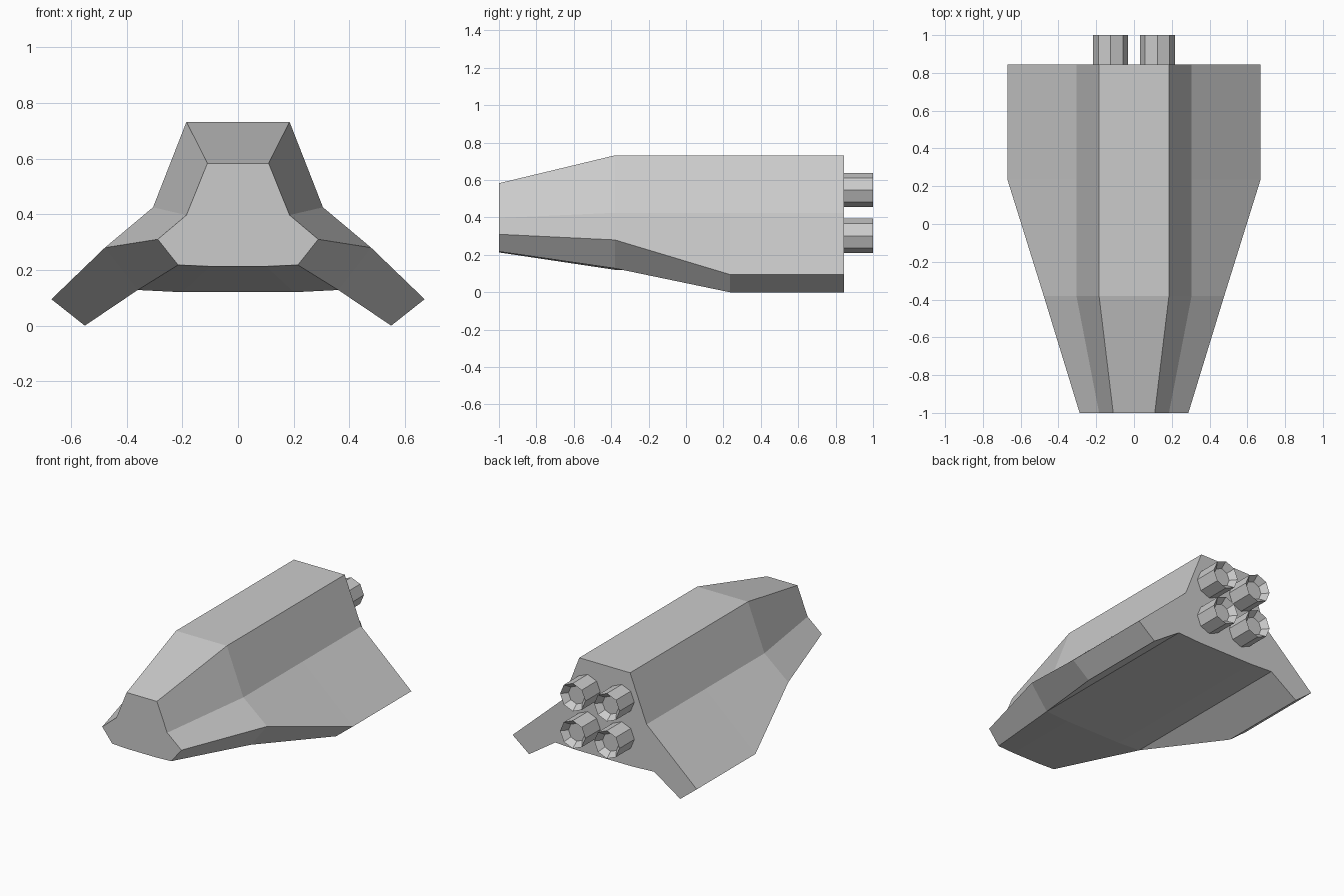
import bpy
import bmesh
from math import pi
from mathutils import Matrix

if "Cube" in bpy.data.objects:
    bpy.data.objects.remove(bpy.data.objects["Cube"])


def finish(bm, name):
    bmesh.ops.recalc_face_normals(bm, faces=bm.faces)
    mesh = bpy.data.meshes.new(name)
    bm.to_mesh(mesh)
    bm.free()
    obj = bpy.data.objects.new(name, mesh)
    bpy.context.collection.objects.link(obj)
    return obj


# Hull: right-half cross-sections (x, z), top to bottom, mirrored and lofted along y
nose = [(0.11, 0.583), (0.185, 0.397), (0.288, 0.31), (0.215, 0.218), (0.215, 0.218), (0.1, 0.213)]
shoulder = [(0.185, 0.732), (0.305, 0.425), (0.478, 0.28), (0.36, 0.128), (0.36, 0.128), (0.2, 0.12)]
wing = [(0.185, 0.732), (0.305, 0.425), (0.67, 0.095), (0.55, 0.0), (0.36, 0.128), (0.2, 0.12)]
stations = [(-1, nose), (-0.38, shoulder), (0.235, wing), (0.845, wing)]

bm = bmesh.new()
rings = []
for y, half in stations:
    outline = half + [(-x, z) for x, z in reversed(half)]
    rings.append([bm.verts.new((x, y, z)) for x, z in outline])
for a, b in zip(rings, rings[1:]):
    for i in range(len(a)):
        j = (i + 1) % len(a)
        bm.faces.new((a[i], a[j], b[j], b[i]))
bm.faces.new(rings[0])
bm.faces.new(rings[-1])
bmesh.ops.remove_doubles(bm, verts=bm.verts, dist=0.0005)
finish(bm, "hull")


# Engines: octagonal nozzles with a recessed opening at the rear
def engine(name, x, z):
    bm = bmesh.new()
    place = Matrix.Translation((x, 0.9225, z)) @ Matrix.Rotation(-pi / 2, 4, 'X')
    bmesh.ops.create_cone(bm, cap_ends=True, segments=8, radius1=0.092,
                          radius2=0.092, depth=0.155, matrix=place)
    rear = max(bm.faces, key=lambda f: f.calc_center_median().y)
    bmesh.ops.inset_region(bm, faces=[rear], thickness=0.033)
    bmesh.ops.translate(bm, verts=rear.verts, vec=(0, -0.04, 0))
    finish(bm, name)


for side, x in (("left", -0.124), ("right", 0.124)):
    for level, z in (("lower", 0.302), ("upper", 0.547)):
        engine(f"{level}_{side}_engine", x, z)
